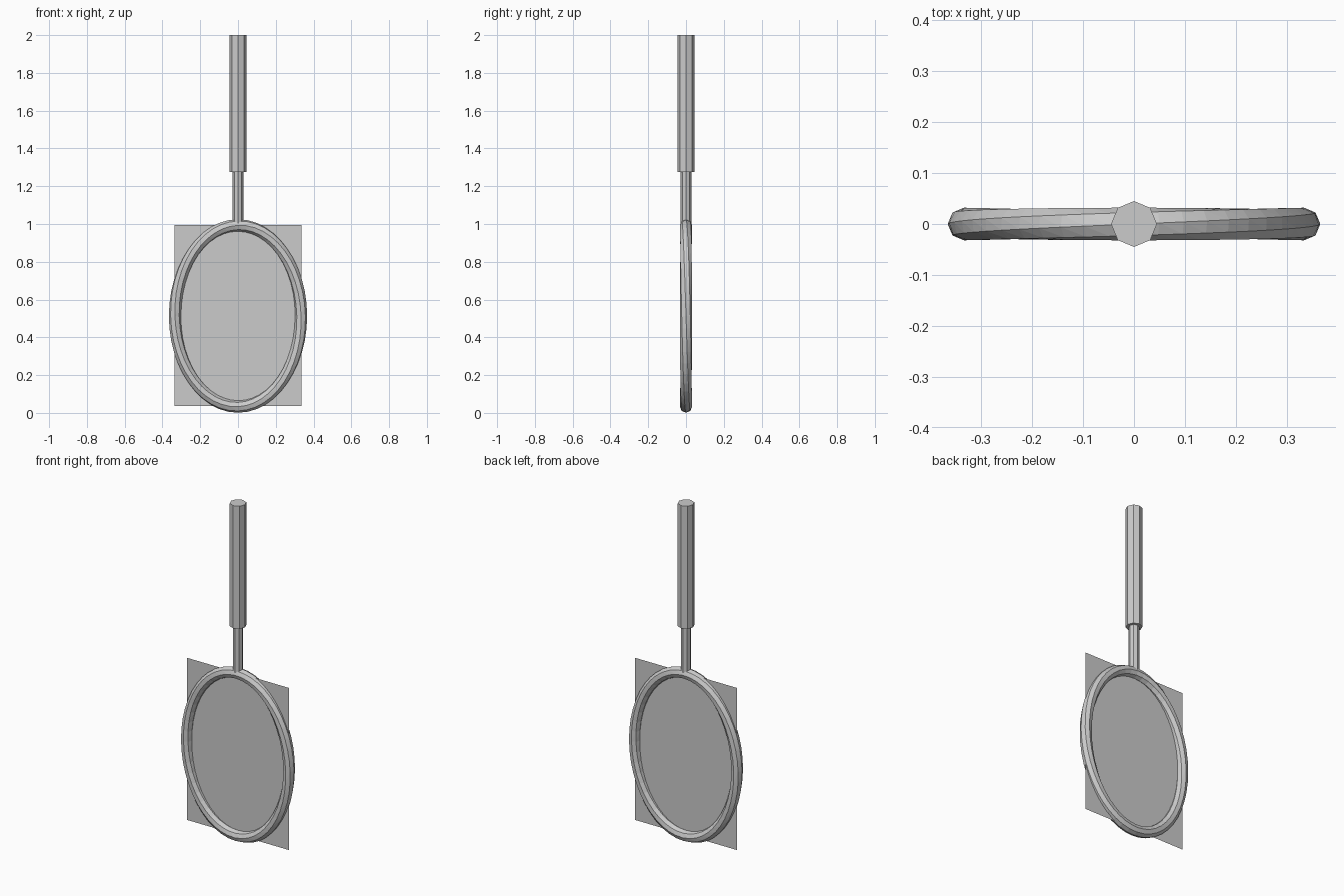
import bpy, bmesh, math
from mathutils import Vector

if "Cube" in bpy.data.objects:
    bpy.data.objects.remove(bpy.data.objects["Cube"])

grey = bpy.data.materials.new("plain grey")
grey.diffuse_color = (0.6, 0.6, 0.6, 1)
grey.use_nodes = True
grey.node_tree.nodes["Principled BSDF"].inputs["Base Color"].default_value = grey.diffuse_color


def finish(bm, name):
    mesh = bpy.data.meshes.new(name)
    bm.to_mesh(mesh)
    bm.free()
    mesh.materials.append(grey)
    obj = bpy.data.objects.new(name, mesh)
    bpy.context.collection.objects.link(obj)
    return obj


def rod(name, radius, z0, z1, sides=8):
    bm = bmesh.new()
    bmesh.ops.create_cone(bm, cap_ends=True, segments=sides,
                          radius1=radius, radius2=radius, depth=z1 - z0)
    bmesh.ops.translate(bm, vec=(0, 0, (z0 + z1) / 2), verts=bm.verts)
    return finish(bm, name)


RX, RZ, CZ, TUBE = 0.334, 0.480, 0.513, 0.032
SEGS, SIDES = 48, 8

# oval head frame: eight-sided tube with a half twist around the loop
bm = bmesh.new()
rings = []
for i in range(SEGS):
    t = math.tau * i / SEGS
    centre = Vector((RX * math.cos(t), 0, CZ + RZ * math.sin(t)))
    out = Vector((RZ * math.cos(t), 0, RX * math.sin(t))).normalized()
    ring = []
    for j in range(SIDES):
        a = math.tau * j / SIDES - t / 2
        ring.append(bm.verts.new(centre + TUBE * (out * math.cos(a) + Vector((0, math.sin(a), 0)))))
    rings.append(ring)
rings.append(rings[0][4:] + rings[0][:4])  # the half twist closes four sides along
for r0, r1 in zip(rings, rings[1:]):
    for j in range(SIDES):
        k = (j + 1) % SIDES
        bm.faces.new((r0[j], r0[k], r1[k], r1[j]))
bmesh.ops.recalc_face_normals(bm, faces=bm.faces)
bmesh.ops.triangulate(bm, faces=bm.faces)
finish(bm, "head_frame")

# flat string sheet, a rectangle reaching past the oval
bm = bmesh.new()
bm.faces.new([bm.verts.new((x, 0, z)) for x, z in
              ((-0.335, 0.037), (0.335, 0.037), (0.335, 0.995), (-0.335, 0.995))])
finish(bm, "string_sheet")

# shaft and thicker grip
rod("shaft", 0.028, 1.0, 1.29)
rod("grip", 0.045, 1.275, 2.0)
